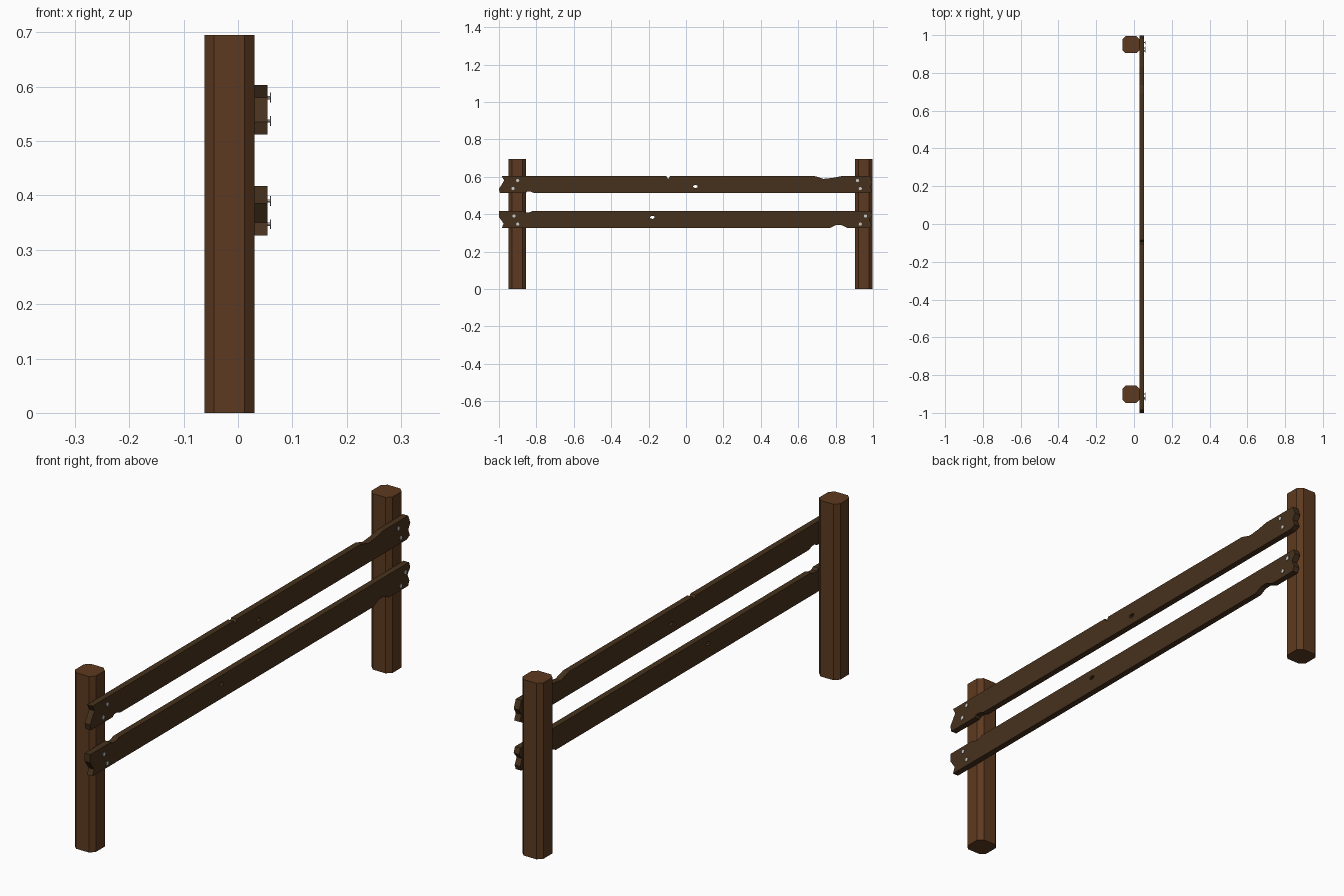
import bpy, math

if "Cube" in bpy.data.objects:
    bpy.data.objects.remove(bpy.data.objects["Cube"])


def material(name, rgb):
    m = bpy.data.materials.new(name)
    m.diffuse_color = (*rgb, 1)
    m.use_nodes = True
    m.node_tree.nodes["Principled BSDF"].inputs["Base Color"].default_value = m.diffuse_color
    return m


POST = material("post_wood", (0.11, 0.042, 0.014))
PLANK = material("plank_wood", (0.062, 0.031, 0.012))


def extrude(name, outlines, depth, mat=None):
    """Fill 2D outlines (later ones cut holes) and extrude them, centred on local z."""
    cu = bpy.data.curves.new(name, 'CURVE')
    cu.dimensions = '2D'
    cu.fill_mode = 'BOTH'
    cu.extrude = depth / 2
    for pts in outlines:
        sp = cu.splines.new('POLY')
        sp.points.add(len(pts) - 1)
        for p, (a, b) in zip(sp.points, pts):
            p.co = (a, b, 0, 1)
        sp.use_cyclic_u = True
    ob = bpy.data.objects.new(name, cu)
    bpy.context.collection.objects.link(ob)
    bpy.ops.object.select_all(action='DESELECT')
    ob.select_set(True)
    bpy.context.view_layer.objects.active = ob
    bpy.ops.object.convert(target='MESH')
    ob = bpy.context.object
    ob.name = name
    if mat:
        ob.data.materials.clear()
        ob.data.materials.append(mat)
    for f in ob.data.polygons:
        f.use_smooth = False
    return ob


def ring(cy, cz, ry, rz, n=8):
    return [(cy + ry * math.cos(2 * math.pi * i / n),
             cz + rz * math.sin(2 * math.pi * i / n)) for i in range(n)]


# Chamfered square posts
H, R, C = 0.695, 0.046, 0.028
octagon = [(-R, -C), (-C, -R), (C, -R), (R, -C), (R, C), (C, R), (-C, R), (-R, C)]
for side, y in (("left", -0.902), ("right", 0.95)):
    post = extrude(side + "_post", [octagon], H, POST)
    post.location = (-0.016, y, H / 2)

# Weathered planks, outlines drawn in (y, z)
upper = [(-0.985, .603), (-0.972, .580), (-1.0, .535), (-0.995, .512),
         (-0.86, .512), (-0.85, .520), (-0.83, .520), (-0.81, .512),
         (0.975, .512), (0.995, .522), (0.985, .548), (0.998, .57), (0.985, .603),
         (0.83, .603), (0.785, .594), (0.735, .589), (0.69, .603),
         (-0.085, .603), (-0.095, .588), (-0.105, .603)]
lower = [(-1.0, .417), (-1.0, .385), (-0.975, .350), (-0.985, .326),
         (0.77, .326), (0.80, .341), (0.83, .342), (0.865, .326),
         (0.985, .326), (0.992, .345), (0.98, .372), (0.998, .395), (0.99, .417),
         (-0.82, .417), (-0.84, .409), (-0.86, .409), (-0.87, .417)]
for name, outline, hole in (("upper_plank", upper, (0.05, .548)),
                            ("lower_plank", lower, (-0.18, .383))):
    plank = extrude(name, [outline, ring(*hole, 0.013, 0.008)], 0.024, PLANK)
    plank.rotation_euler = (math.pi / 2, 0, math.pi / 2)
    plank.location.x = 0.042

# Nails: thin shank with a flat head
nails = [(-0.90, .58), (-0.925, .537), (0.917, .58), (0.932, .537),
         (-0.92, .39), (-0.90, .347), (0.96, .39), (0.932, .347)]
for i, (y, z) in enumerate(nails):
    for part, r, d, x in (("shank", 0.003, 0.012, 0.054), ("head", 0.009, 0.002, 0.0595)):
        bpy.ops.mesh.primitive_cylinder_add(vertices=8, radius=r, depth=d, location=(x, y, z),
                                            rotation=(0, math.pi / 2, 0))
        bpy.context.object.name = f"nail_{part}_{i + 1}"
